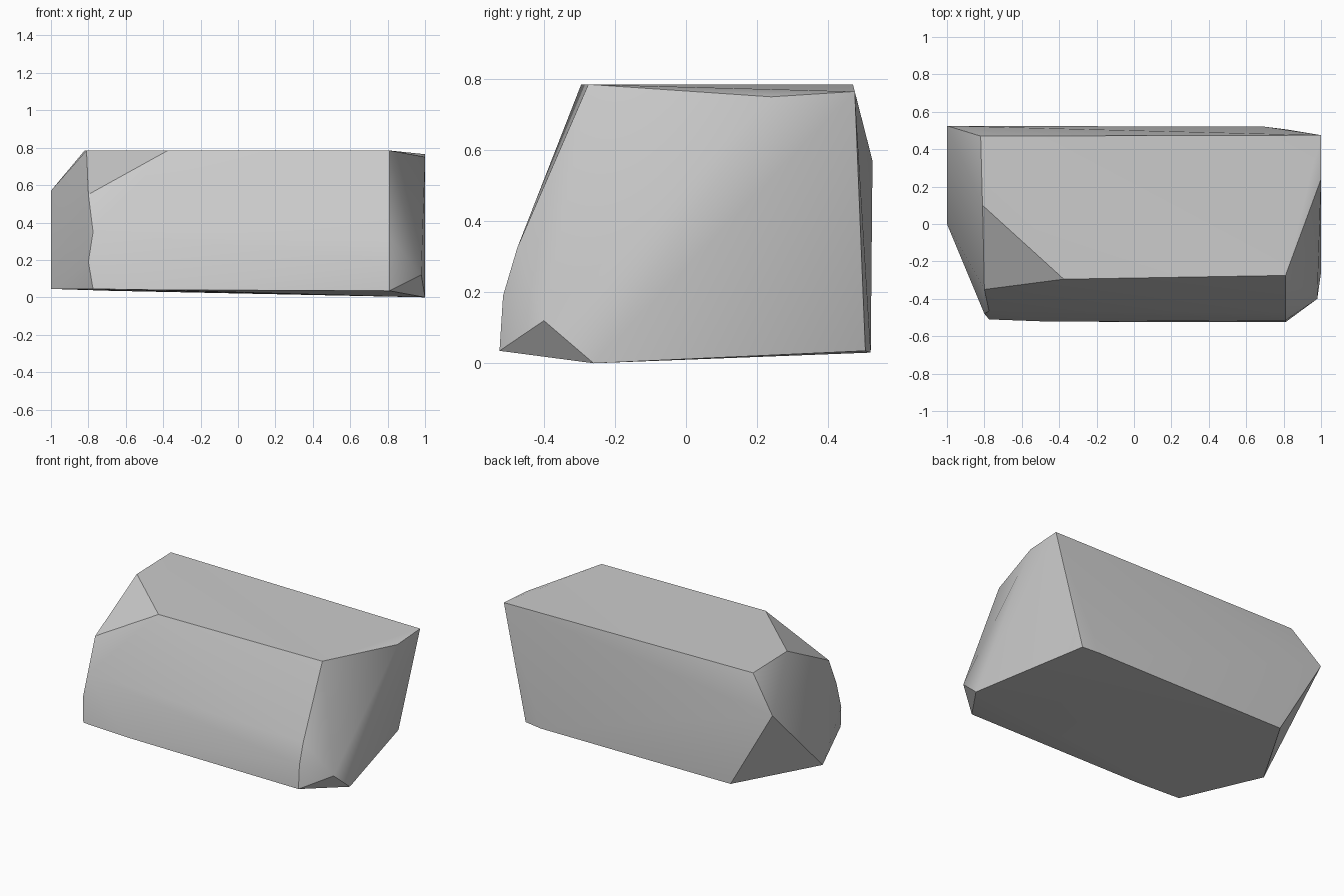
import bpy
import bmesh
from math import radians
from mathutils import Vector

# Remove the default cube
default_cube = bpy.data.objects.get("Cube")
if default_cube:
    bpy.data.objects.remove(default_cube, do_unlink=True)


def make_material(name, color):
    material = bpy.data.materials.new(name)
    material.use_nodes = True
    material.diffuse_color = color
    for node in material.node_tree.nodes:
        if node.type == "BSDF_PRINCIPLED":
            node.inputs["Base Color"].default_value = color
            node.inputs["Roughness"].default_value = 0.9
    return material


def make_hull(name, corners, material):
    """Wrap a convex skin around the corners and merge its flat triangles."""
    bm = bmesh.new()
    for corner in corners:
        bm.verts.new(Vector(corner))
    result = bmesh.ops.convex_hull(bm, input=bm.verts)
    loose = [v for v in bm.verts if not v.link_faces]
    bmesh.ops.delete(bm, geom=loose, context="VERTS")
    bmesh.ops.dissolve_limit(bm, angle_limit=radians(1.5),
                             verts=bm.verts, edges=bm.edges)
    bmesh.ops.recalc_face_normals(bm, faces=bm.faces)
    mesh = bpy.data.meshes.new(name)
    bm.to_mesh(mesh)
    bm.free()
    mesh.materials.append(material)
    rock = bpy.data.objects.new(name, mesh)
    bpy.context.collection.objects.link(rock)
    return rock


# Flat top with one clipped front corner
top_corners = [
    (-0.82, 0.47, 0.785), (-0.81, 0.1, 0.785), (-0.375, -0.295, 0.785),
    (0.81, -0.275, 0.785), (1, 0.24, 0.75), (1, 0.475, 0.765),
]

# Bulging front, listed down each end
front_corners = [
    (-0.8, -0.35, 0.55), (-0.775, -0.465, 0.35), (-0.8, -0.48, 0.19),
    (0.81, -0.475, 0.325), (0.81, -0.515, 0.19),
]

# Base outline, slightly tilted
base_corners = [
    (-0.775, -0.51, 0.045), (-0.45, -0.522, 0.04), (0.81, -0.525, 0.035),
    (1, -0.26, 0), (0.82, 0.505, 0.035), (0.7, 0.52, 0.03),
    (-0.69, 0.52, 0.035), (-1, 0, 0.045),
]

# Outermost points of the two ends
end_corners = [(-1, 0.525, 0.57), (0.98, -0.4, 0.12)]

stone = make_material("stone grey", (0.6, 0.6, 0.6, 1))
rock = make_hull("rock_block",
                 top_corners + front_corners + base_corners + end_corners,
                 stone)

# Soft shading across shallow bends, crisp edges elsewhere
bpy.ops.object.select_all(action="DESELECT")
rock.select_set(True)
bpy.context.view_layer.objects.active = rock
bpy.ops.object.shade_smooth_by_angle(angle=radians(30))
